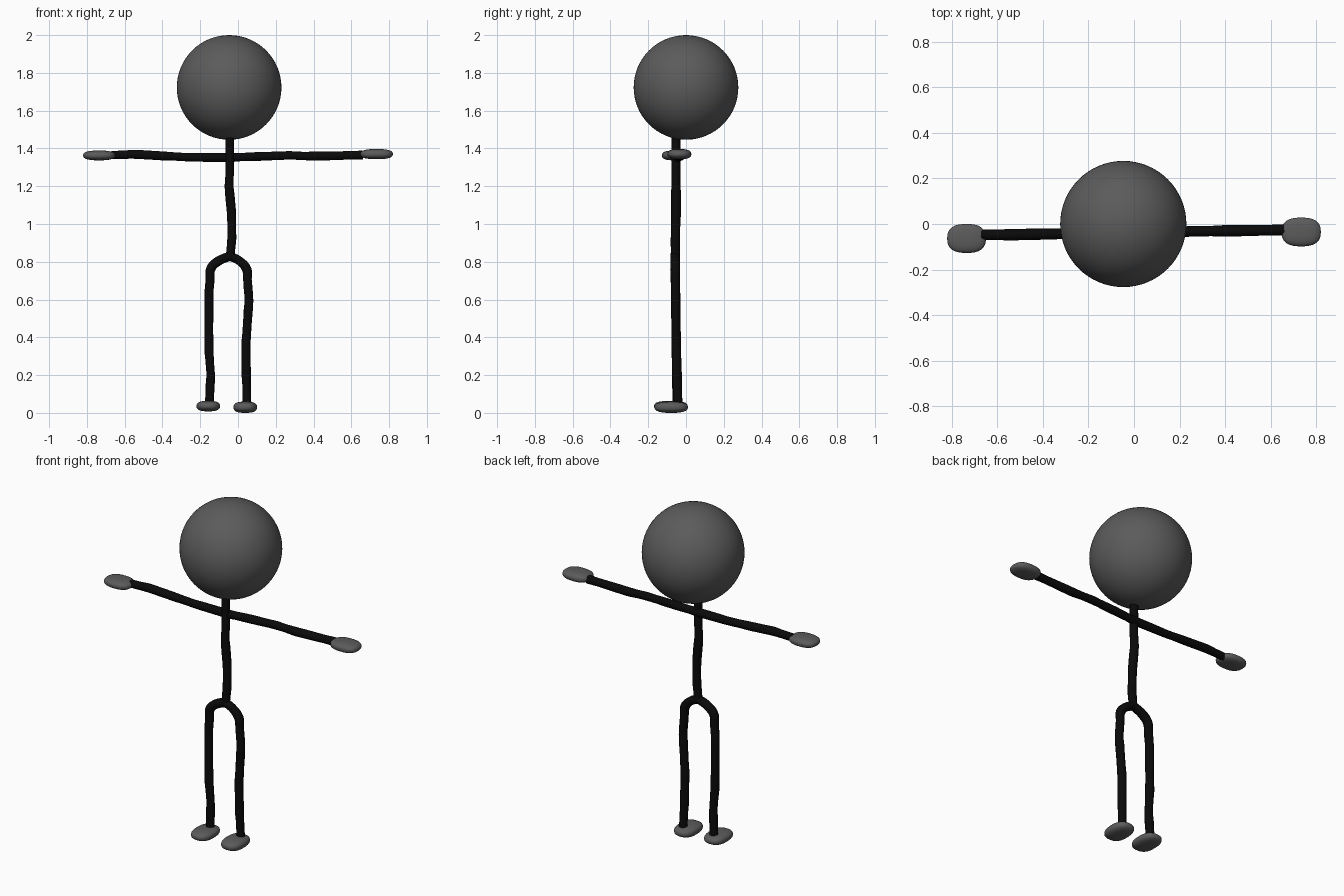
import bpy, math, random
from mathutils import Vector

if "Cube" in bpy.data.objects:
    bpy.data.objects.remove(bpy.data.objects["Cube"])

random.seed(4)


def material(name, v):
    m = bpy.data.materials.new(name)
    m.diffuse_color = (v, v, v, 1)
    m.use_nodes = True
    m.node_tree.nodes["Principled BSDF"].inputs["Base Color"].default_value = m.diffuse_color
    return m


grey = material("dark_grey", 0.105)
black = material("black", 0.003)


def finish(ob, name, mat):
    ob.name = name
    ob.data.materials.clear()
    ob.data.materials.append(mat)
    for p in ob.data.polygons:
        p.use_smooth = True


# slightly lumpy tube through a few points
def limb(name, pts, radius):
    cu = bpy.data.curves.new(name, 'CURVE')
    cu.dimensions = '3D'
    cu.bevel_depth = radius
    cu.bevel_resolution = 3
    cu.use_fill_caps = True
    cu.resolution_u = 6
    # subdivide the path so that the thickness can wobble
    path = []
    for a, b in zip(pts, pts[1:]):
        a, b = Vector(a), Vector(b)
        n = max(1, round((b - a).length / 0.06))
        path += [a.lerp(b, i / n) for i in range(n)]
    path.append(Vector(pts[-1]))
    sp = cu.splines.new('BEZIER')
    sp.bezier_points.add(len(path) - 1)
    for bp, co in zip(sp.bezier_points, path):
        bp.co = co
        bp.handle_left_type = bp.handle_right_type = 'AUTO'
        bp.radius = random.uniform(0.95, 1.08)
    ob = bpy.data.objects.new(name, cu)
    bpy.context.collection.objects.link(ob)
    bpy.ops.object.select_all(action='DESELECT')
    ob.select_set(True)
    bpy.context.view_layer.objects.active = ob
    bpy.ops.object.convert(target='MESH')
    finish(bpy.context.object, name, black)


# soft pebble: a sphere pushed towards a box shape
def pebble(name, lo, hi, power=2.6, tilt=0):
    bpy.ops.mesh.primitive_uv_sphere_add(segments=32, ring_count=20, radius=1)
    ob = bpy.context.object
    lo, hi = Vector(lo), Vector(hi)
    half = (hi - lo) / 2
    for v in ob.data.vertices:
        k = sum(abs(c) ** power for c in v.co) ** (-1 / power)
        v.co = Vector(c * k * h for c, h in zip(v.co, half))
    ob.location = (lo + hi) / 2
    ob.rotation_euler.y = math.radians(tilt)
    finish(ob, name, grey)


# head
bpy.ops.mesh.primitive_uv_sphere_add(segments=64, ring_count=32, radius=0.277,
                                     location=(-0.047, 0.0, 1.723))
finish(bpy.context.object, "head", grey)

# torso and neck
limb("torso", [(-0.045, -0.053, 1.48), (-0.043, -0.053, 1.30), (-0.047, -0.053, 1.20),
               (-0.034, -0.053, 1.05), (-0.033, -0.056, 0.92), (-0.042, -0.057, 0.82)], 0.0245)

# arms, one continuous bar
limb("arms", [(-0.67, -0.048, 1.365), (-0.54, -0.047, 1.369), (-0.39, -0.044, 1.360),
              (-0.25, -0.043, 1.353), (-0.04, -0.043, 1.352), (0.12, -0.036, 1.358),
              (0.27, -0.032, 1.363), (0.40, -0.030, 1.359), (0.66, -0.026, 1.365)], 0.0235)

# legs
limb("left_leg", [(-0.042, -0.057, 0.83), (-0.105, -0.057, 0.803), (-0.143, -0.057, 0.765),
                  (-0.154, -0.055, 0.63), (-0.154, -0.052, 0.34), (-0.145, -0.050, 0.20),
                  (-0.152, -0.045, 0.04)], 0.0245)
limb("right_leg", [(-0.042, -0.057, 0.83), (0.010, -0.057, 0.803), (0.046, -0.057, 0.76),
                   (0.058, -0.055, 0.60), (0.042, -0.051, 0.36), (0.044, -0.048, 0.20),
                   (0.048, -0.042, 0.04)], 0.0245)

# hands
pebble("left_hand", (-0.82, -0.127, 1.337), (-0.65, 0.0, 1.389))
pebble("right_hand", (0.648, -0.098, 1.343), (0.82, 0.028, 1.397))

# feet
pebble("left_foot", (-0.22, -0.169, 0.008), (-0.095, 0.008, 0.064))
pebble("right_foot", (-0.024, -0.166, 0.0), (0.101, 0.010, 0.060))
